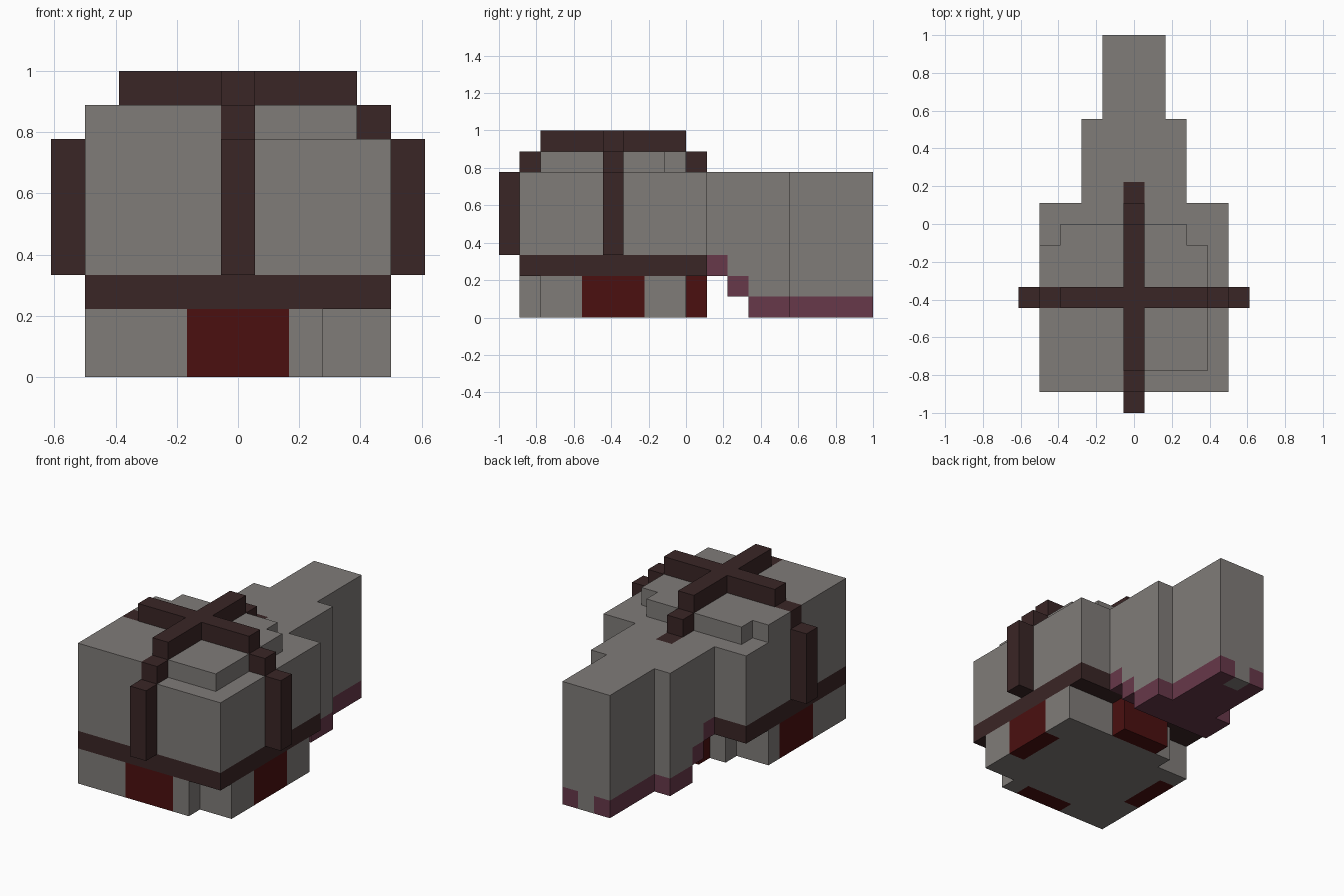
import bpy
import bmesh
from mathutils import Vector

if "Cube" in bpy.data.objects:
    bpy.data.objects.remove(bpy.data.objects["Cube"], do_unlink=True)

U = 1 / 9  # one block of the grid


def material(name, rgb):
    mat = bpy.data.materials.new(name)
    mat.use_nodes = True
    color = (*rgb, 1)
    mat.diffuse_color = color
    mat.node_tree.nodes["Principled BSDF"].inputs["Base Color"].default_value = color
    return mat


GREY = material("stone grey", (0.215, 0.2, 0.19))
BROWN = material("dark brown", (0.042, 0.019, 0.019))
RED = material("deep red", (0.07, 0.005, 0.005))
PLUM = material("dusty plum", (0.135, 0.04, 0.067))


def prism(name, outline, axis, low, high, mats, cuts=(), paint=None):
    """Extrude a flat outline along an axis, cut it, and paint faces by rule."""
    bm = bmesh.new()

    def place(a, b, depth):
        co = [a, b]
        co.insert(axis, depth)
        return Vector(co)

    face = bm.faces.new([bm.verts.new(place(a, b, low)) for a, b in outline])
    grown = bmesh.ops.extrude_face_region(bm, geom=[face], use_keep_orig=True)
    top = [v for v in grown["geom"] if isinstance(v, bmesh.types.BMVert)]
    bmesh.ops.translate(bm, verts=top, vec=place(0, 0, high - low))
    for cut_axis, value in cuts:
        normal = Vector((0, 0, 0))
        normal[cut_axis] = 1
        bmesh.ops.bisect_plane(bm, geom=bm.verts[:] + bm.edges[:] + bm.faces[:],
                               plane_co=normal * value, plane_no=normal, dist=1e-5)
    bmesh.ops.recalc_face_normals(bm, faces=bm.faces[:])
    if paint:
        for f in bm.faces:
            f.material_index = paint(*f.calc_center_bounds())
    bmesh.ops.scale(bm, vec=(U, U, U), verts=bm.verts[:])
    mesh = bpy.data.meshes.new(name)
    bm.to_mesh(mesh)
    bm.free()
    for mat in mats:
        mesh.materials.append(mat)
    obj = bpy.data.objects.new(name, mesh)
    bpy.context.collection.objects.link(obj)
    return obj


def rect(x, y0, y1):
    return [(-x, y0), (x, y0), (x, y1), (-x, y1)]


X, Y, Z = range(3)

# Base with two notched corners and red panels on each side
base = [(-4.5, -8), (2.5, -8), (2.5, -7), (4.5, -7),
        (4.5, 0), (-2.5, 0), (-2.5, -1), (-4.5, -1)]


def base_paint(x, y, z):
    front = abs(x) < 1.5 and y < -7
    side = abs(x) > 3.5 and -5 < y < -2
    return int(z < 2 and (front or side))


prism("base", base, Z, 0, 2, [GREY, RED],
      [(X, -3.5), (X, -1.5), (X, 1.5), (X, 3.5), (Y, -7), (Y, -5), (Y, -2)], base_paint)
prism("back_panel", rect(1.5, 0, 1), Z, 0, 2, [RED])

# Main body, its lower band and the raised top
prism("lower_band", rect(4.5, -8, 1), Z, 2, 3, [BROWN])
prism("body", rect(4.5, -8, 1), Z, 3, 7, [GREY])
top_layer = [(-4.5, -8), (-0.5, -8), (-0.5, -7), (3.5, -7), (3.5, -1), (2.5, -1),
             (2.5, 0), (-3.5, 0), (-3.5, -1), (-4.5, -1),
             (-4.5, -3), (-3.5, -3), (-3.5, -4), (-4.5, -4)]
prism("raised_top", top_layer, Z, 7, 8, [GREY])

# Crossing straps, stepped over the top
prism("long_strap", [(-9, 3), (-9, 7), (-8, 7), (-8, 8), (-7, 8), (-7, 9), (0, 9),
                     (0, 8), (1, 8), (1, 7), (-7.5, 7), (-7.5, 3)],
      X, -0.5, 0.5, [BROWN])
half = [(4, 7), (4, 3), (5.5, 3), (5.5, 7), (4.5, 7), (4.5, 8), (3.5, 8), (3.5, 9)]
prism("cross_strap", half + [(-x, z) for x, z in reversed(half)], Y, -4, -3, [BROWN])


# Tail with a stepped plum underside
def tail_paint(x, y, z):
    if z == 7:
        return 2 if y < 2 and abs(x) < 0.5 else 0
    if y > 8 and abs(x) < 0.5:
        return 0
    limit = 3 if y < 2 else 2 if y < 3 else 1
    return int(z < limit)


steps = [(Z, 1), (Z, 2), (Z, 3), (Y, 2), (Y, 3), (X, -0.5), (X, 0.5)]
prism("tail_root", [(1, 7), (1, 2), (2, 2), (2, 1), (3, 1), (3, 0), (5, 0), (5, 7)],
      X, -2.5, 2.5, [GREY, PLUM, BROWN], steps, tail_paint)
prism("tail_end", rect(1.5, 5, 9), Z, 0, 7, [GREY, PLUM],
      [(Z, 1), (Y, 8), (X, -0.5), (X, 0.5)], tail_paint)
